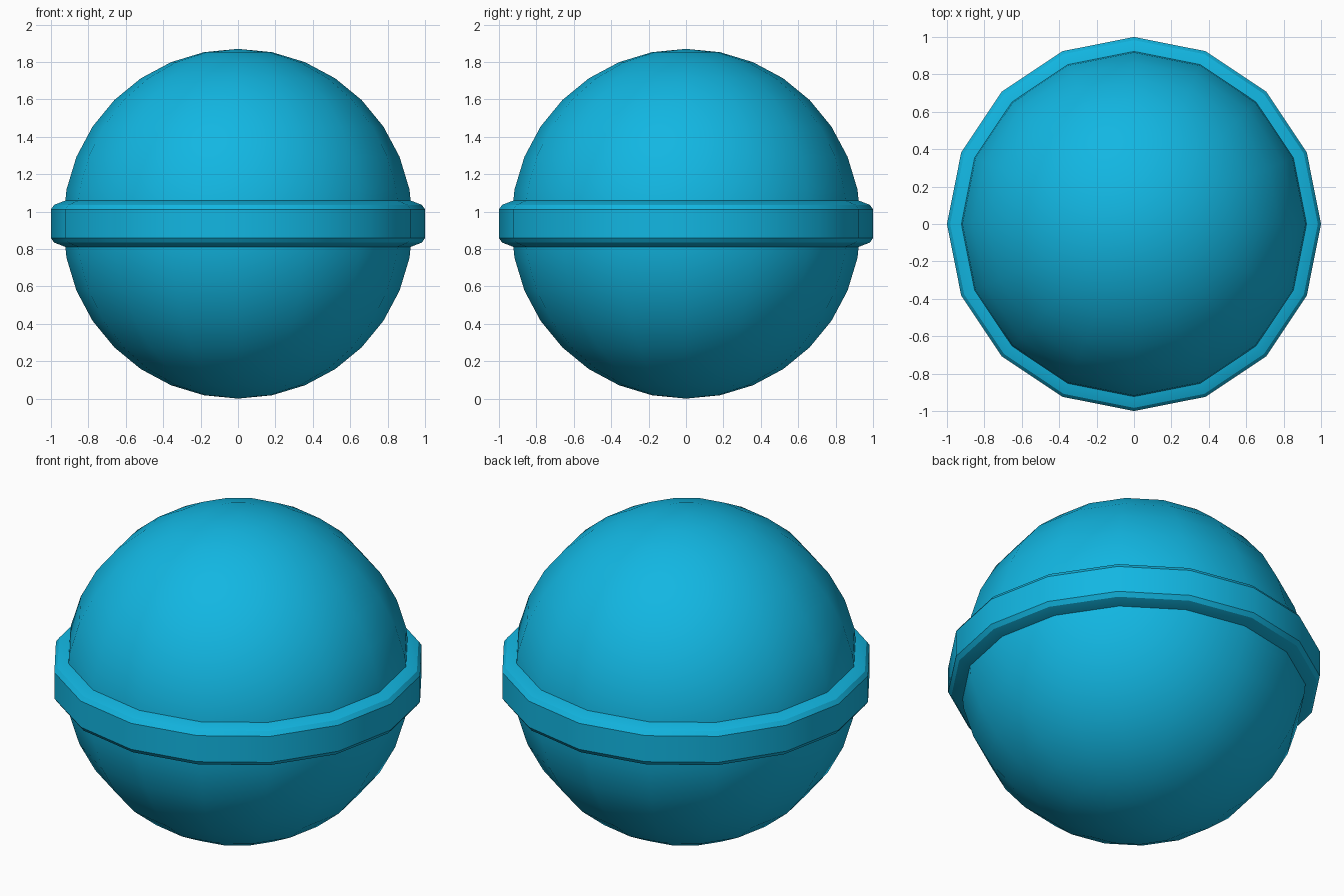
import bpy, bmesh, math

if "Cube" in bpy.data.objects:
    bpy.data.objects.remove(bpy.data.objects["Cube"])

SIDES = 16
R = 0.935  # ball radius and centre height

mat = bpy.data.materials.new("bright_blue")
mat.diffuse_color = (0.006, 0.47, 0.76, 1)
mat.use_nodes = True
mat.node_tree.nodes["Principled BSDF"].inputs["Base Color"].default_value = mat.diffuse_color


def finish(obj):
    obj.data.materials.append(mat)
    bpy.ops.object.select_all(action='DESELECT')
    obj.select_set(True)
    bpy.context.view_layer.objects.active = obj
    bpy.ops.object.shade_smooth_by_angle(angle=math.radians(28))


def lathe_loop(name, profile, z):
    """Revolve a closed (radius, height) profile around the z axis."""
    bm = bmesh.new()
    rings = []
    for i in range(SIDES):
        a = 2 * math.pi * i / SIDES
        rings.append([bm.verts.new((r * math.cos(a), r * math.sin(a), z + h))
                      for r, h in profile])
    n = len(profile)
    for i in range(SIDES):
        a, b = rings[i], rings[(i + 1) % SIDES]
        for j in range(n):
            k = (j + 1) % n
            bm.faces.new((a[j], b[j], b[k], a[k]))
    bmesh.ops.recalc_face_normals(bm, faces=bm.faces)
    mesh = bpy.data.meshes.new(name)
    bm.to_mesh(mesh)
    bm.free()
    obj = bpy.data.objects.new(name, mesh)
    bpy.context.collection.objects.link(obj)
    return obj


# Ball
bpy.ops.mesh.primitive_uv_sphere_add(segments=SIDES, ring_count=16,
                                     radius=R, location=(0, 0, R))
ball = bpy.context.object
ball.name = "ball"
finish(ball)

# Bevelled band around the equator, mirrored above and below
upper = [(1.0, 0.077), (0.983, 0.101), (0.92, 0.125), (0.905, 0.125)]
profile = upper + [(r, -h) for r, h in reversed(upper)]
finish(lathe_loop("equator_band", profile, R))
